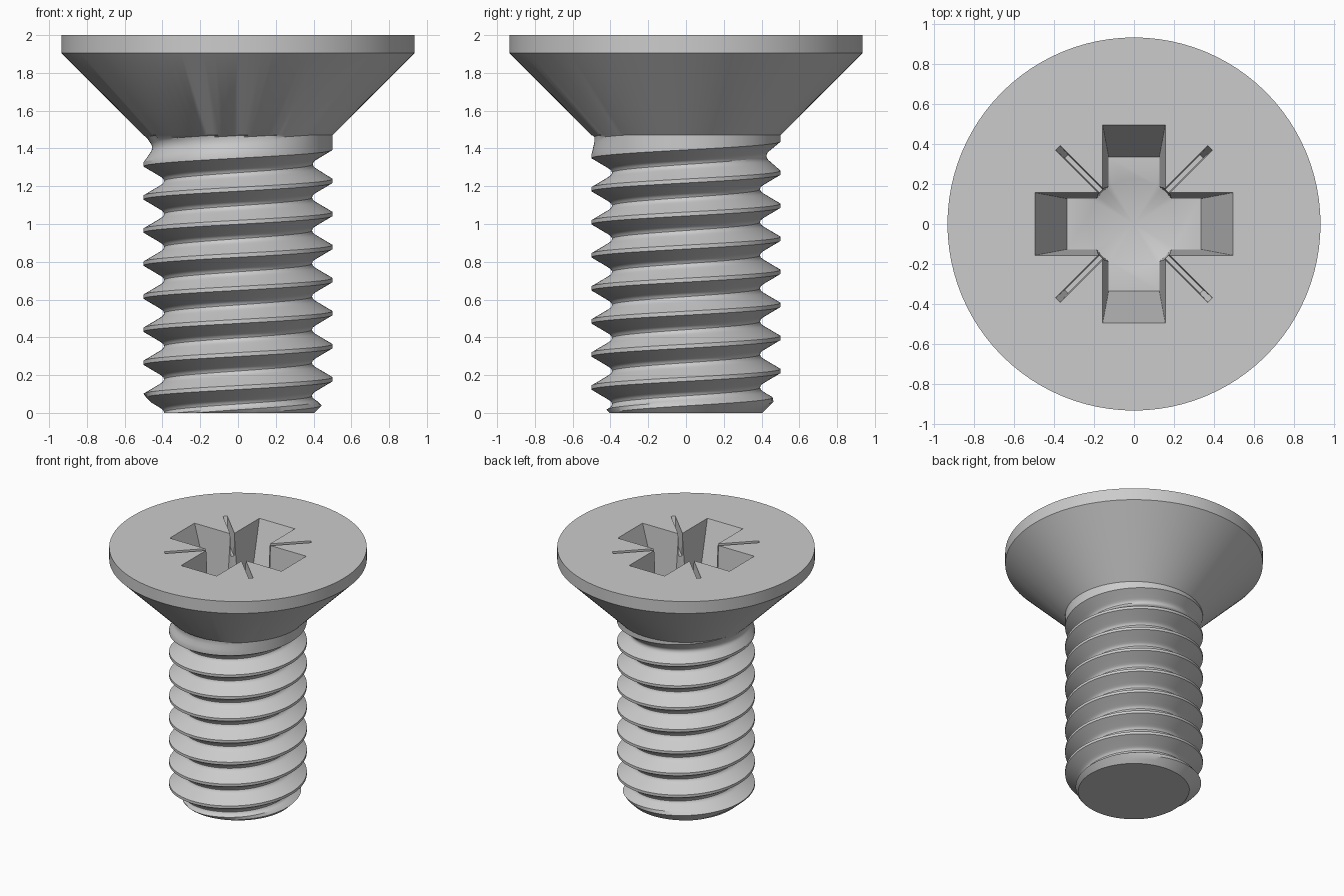
import bpy, bmesh
from math import pi, sin, cos, floor

if "Cube" in bpy.data.objects:
    bpy.data.objects.remove(bpy.data.objects["Cube"])

N = 96                      # columns around the axis
PITCH, R, NECK = 0.175, 0.5, 1.47
GROOVE0 = 0.003 + PITCH / 2  # height of the first groove at angle 0
# half groove section: distance from groove centre, depth
GROOVE = [(0, .108), (.012, .104), (.021, .094), (.03, .080), (.053, .041), (.077, 0)]


def groove_depth(t):
    for (a, da), (b, db) in zip(GROOVE, GROOVE[1:]):
        if t <= b:
            return da + (db - da) * (t - a) / (b - a)
    return 0


def thread_radius(ang, z):
    if z >= NECK:
        return R
    base = GROOVE0 + PITCH * ang / (2 * pi)
    zc = base + PITCH * floor((z - base) / PITCH + 0.5)
    fade = max(0, min(1, (NECK - zc) / 0.16))       # run-out under the head
    return min(R - fade * groove_depth(abs(z - zc)), 0.405 + z)  # end chamfer


def finish(bm, name):
    bmesh.ops.remove_doubles(bm, verts=bm.verts[:], dist=2e-5)
    bmesh.ops.recalc_face_normals(bm, faces=bm.faces[:])
    me = bpy.data.meshes.new(name)
    bm.to_mesh(me)
    bm.free()
    ob = bpy.data.objects.new(name, me)
    bpy.context.collection.objects.link(ob)
    return ob


def ring(bm, r, z, n=N):
    return [bm.verts.new((r * cos(2 * pi * i / n), r * sin(2 * pi * i / n), z)) for i in range(n)]


def bridge(bm, a, b):
    n = len(a)
    for i in range(n):
        j = (i + 1) % n
        bm.faces.new((a[i], a[j], b[j], b[i]))


def lathe(bm, profile, n=N):
    rings = [ring(bm, r, z, n) for r, z in profile]
    for a, b in zip(rings, rings[1:]):
        bridge(bm, a, b)
    return rings


# Threaded shaft: helical rows, clamped to the shaft ends
bm = bmesh.new()
offsets = [-t for t, d in reversed(GROOVE)] + [t for t, d in GROOVE[1:]]
cols = []
for i in range(N + 1):
    ang = 2 * pi * i / N
    col = []
    for k in range(-2, 10):
        for o in offsets:
            z = GROOVE0 + PITCH * (k + i / N) + o
            z = max(0, min(NECK, z))
            r = thread_radius(ang, z)
            col.append(bm.verts.new((r * cos(ang), r * sin(ang), z)))
    cols.append(col)
for a, b in zip(cols, cols[1:]):
    for j in range(len(a) - 1):
        bm.faces.new((a[j], b[j], b[j + 1], a[j + 1]))
# Flat tip
bm.faces.new([c[0] for c in cols[:N]])
# Countersunk head
head = lathe(bm, [(R, NECK), (0.935, 1.905), (0.935, 2.0)])
bm.faces.new(head[-1])
screw = finish(bm, "countersunk_screw")


# Drive recess cutters
def tapered_bar(name, top, bottom, depth, angle):
    """Bar whose half length / half width shrink from the head face downwards."""
    over = 0.05
    up = [t + (t - b) * over / depth for t, b in zip(top, bottom)]
    bm = bmesh.new()
    loops = []
    for (l, w), z in ((bottom, 2 - depth), (up, 2 + over)):
        loops.append([bm.verts.new((x * cos(angle) - y * sin(angle),
                                    x * sin(angle) + y * cos(angle), z))
                      for x, y in ((-l, -w), (l, -w), (l, w), (-l, w))])
    bridge(bm, *loops)
    bm.faces.new(loops[0])
    bm.faces.new(loops[1])
    return finish(bm, name)


cutters = []
for i in range(2):
    cutters.append(tapered_bar(f"cross_cutter_{i}", (.495, .157), (.335, .127), .5, i * pi / 2))
    cutters.append(tapered_bar(f"tick_cutter_{i}", (.54, .016), (.48, .012), .18, pi / 4 + i * pi / 2))
bm = bmesh.new()
core = lathe(bm, [(.226, 1.5), (.238, 2.05)], 48)
bm.faces.new(core[1])
tip = bm.verts.new((0, 0, 1.4))
for i in range(48):
    bm.faces.new((core[0][i], core[0][(i + 1) % 48], tip))
cutters.append(finish(bm, "core_cutter"))

bpy.context.view_layer.objects.active = screw
screw.select_set(True)
for c in cutters:
    c.hide_render = True
    mod = screw.modifiers.new(c.name, 'BOOLEAN')
    mod.operation = 'DIFFERENCE'
    mod.solver = 'EXACT'
    mod.object = c
    bpy.ops.object.modifier_apply(modifier=mod.name)
for c in cutters:
    bpy.data.objects.remove(c)
bpy.ops.object.shade_smooth_by_angle(angle=pi / 6)
